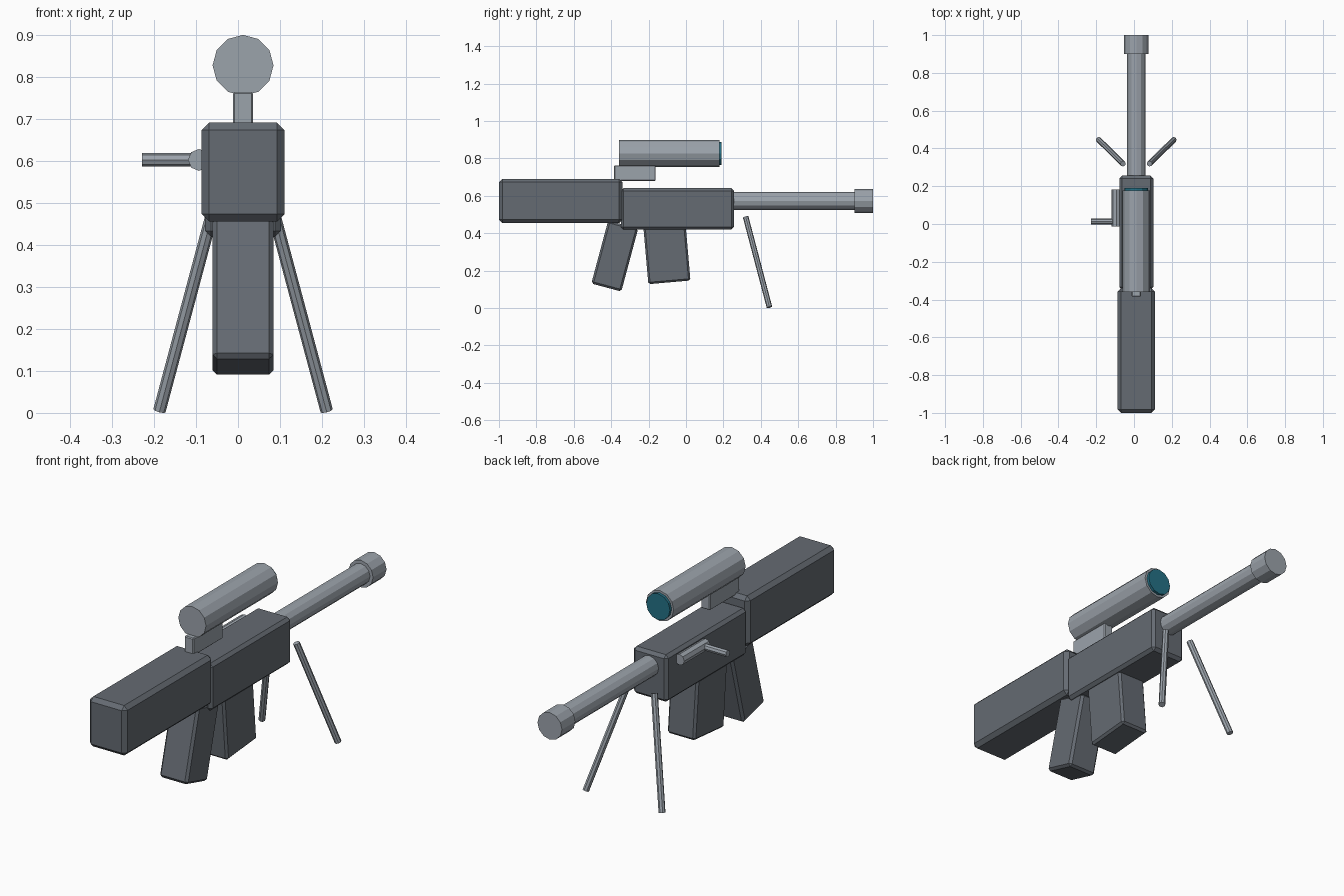
import bpy
from math import radians
from mathutils import Vector

if "Cube" in bpy.data.objects:
    bpy.data.objects.remove(bpy.data.objects["Cube"])

CX = 0.012  # centre line of the body


def material(name, rgb):
    mat = bpy.data.materials.new(name)
    mat.diffuse_color = (*rgb, 1)
    mat.use_nodes = True
    mat.node_tree.nodes["Principled BSDF"].inputs["Base Color"].default_value = mat.diffuse_color
    return mat


DARK = material("dark_grey", (0.13, 0.147, 0.17))
STEEL = material("steel_grey", (0.33, 0.366, 0.407))
TEAL = material("lens_teal", (0.018, 0.165, 0.24))


def box(name, loc, size, bevel, tilt=0, mat=DARK):
    bpy.ops.mesh.primitive_cube_add(size=1, location=loc, rotation=(radians(tilt), 0, 0))
    ob = bpy.context.object
    ob.name = name
    ob.scale = size
    bpy.ops.object.transform_apply(location=False, rotation=False, scale=True)
    mod = ob.modifiers.new("chamfer", 'BEVEL')
    mod.width = bevel
    mod.segments = 1
    ob.data.materials.append(mat)
    return ob


def rod(name, a, b, r, sides=12, mat=STEEL):
    a, b = Vector(a), Vector(b)
    bpy.ops.mesh.primitive_cylinder_add(vertices=sides, radius=r, depth=(b - a).length,
                                        location=(a + b) / 2)
    ob = bpy.context.object
    ob.name = name
    ob.rotation_euler = (b - a).to_track_quat('Z', 'Y').to_euler()
    ob.data.materials.append(mat)
    return ob


# main body blocks
box("stock", (CX, -0.670, 0.573), (0.197, 0.660, 0.236), 0.018)
box("receiver", (CX, -0.046, 0.530), (0.18, 0.604, 0.222), 0.014)

# tilted grip and magazine
box("grip", (CX, -0.381, 0.278), (0.146, 0.166, 0.348), 0.011, -15)
box("magazine", (CX, -0.102, 0.290), (0.146, 0.226, 0.306), 0.01, 5)

# barrel and muzzle
rod("barrel", (CX, 0.2, 0.573), (CX, 0.92, 0.573), 0.048)
rod("muzzle", (CX, 0.9, 0.573), (CX, 1.0, 0.573), 0.064)

# scope, lens and mount
box("scope_mount", (CX, -0.273, 0.722), (0.048, 0.222, 0.083), 0.004, mat=STEEL)
rod("scope", (CX, -0.359, 0.827), (CX, 0.178, 0.827), 0.0725)
rod("scope_lens", (CX, 0.165, 0.827), (CX, 0.191, 0.827), 0.062, mat=TEAL)

# side bolt and handle
rod("bolt", (-0.093, -0.013, 0.602), (-0.093, 0.182, 0.602), 0.026, 8)
rod("bolt_handle", (-0.228, 0.013, 0.602), (-0.09, 0.013, 0.602), 0.016, 8)

# splayed bipod legs
for side, label in ((-1, "left"), (1, "right")):
    rod("bipod_leg_" + label, (CX + side * 0.07, 0.319, 0.487),
        (CX + side * 0.199, 0.446, 0.005), 0.015, 8)
